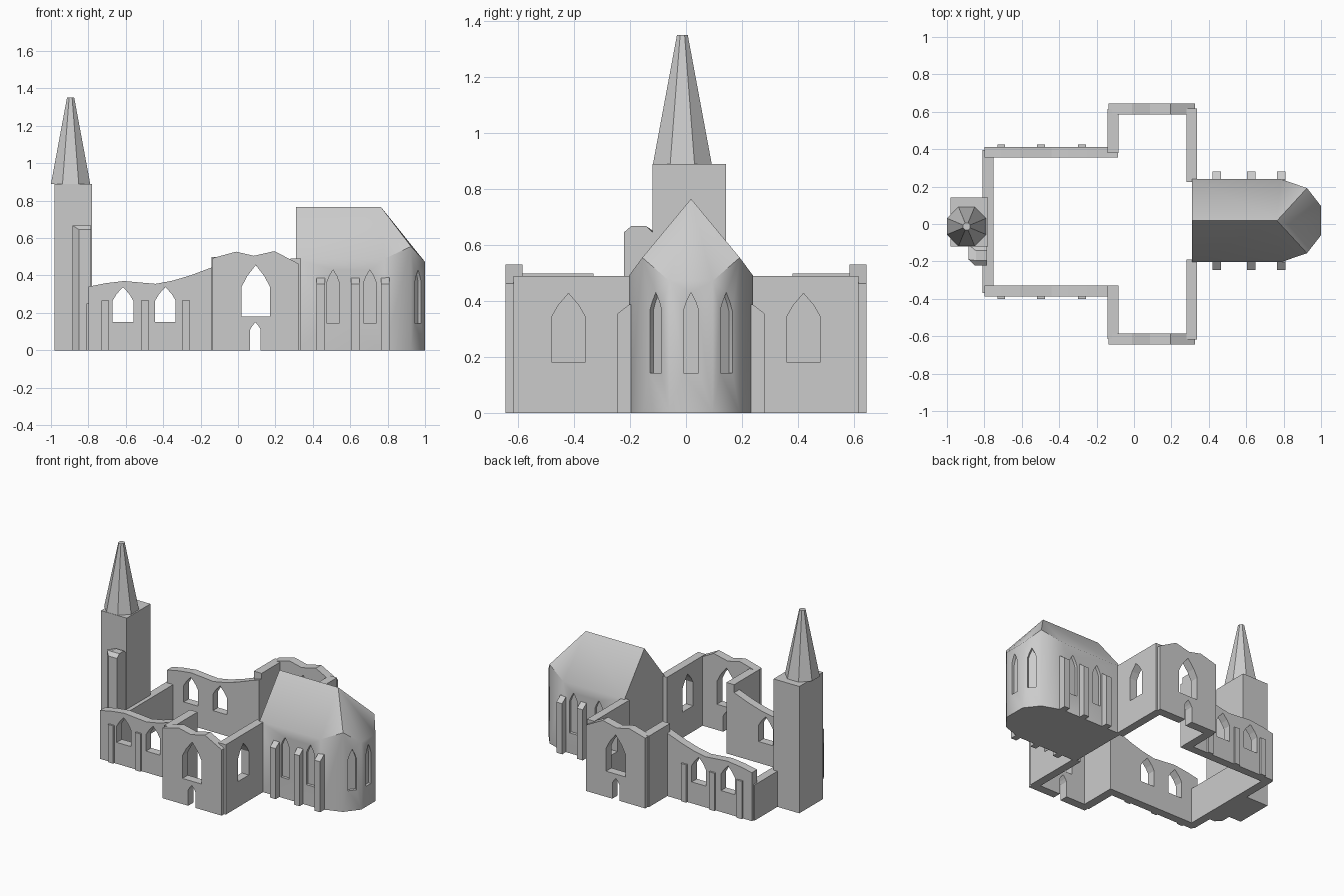
import bpy, bmesh, math
from mathutils import Vector

if "Cube" in bpy.data.objects:
    bpy.data.objects.remove(bpy.data.objects["Cube"])

stone = bpy.data.materials.new("grey_stone")
stone.diffuse_color = (0.6, 0.6, 0.6, 1)
stone.use_nodes = True
stone.node_tree.nodes["Principled BSDF"].inputs["Base Color"].default_value = stone.diffuse_color


def make(name, verts, faces):
    me = bpy.data.meshes.new(name)
    me.from_pydata([tuple(v) for v in verts], [], faces)
    bm = bmesh.new()
    bm.from_mesh(me)
    bmesh.ops.recalc_face_normals(bm, faces=bm.faces)
    bm.to_mesh(me)
    bm.free()
    me.materials.append(stone)
    ob = bpy.data.objects.new(name, me)
    bpy.context.collection.objects.link(ob)
    return ob


def prism(name, pts, vec):
    """Polygon of 3D points swept along a vector."""
    n = len(pts)
    a = [Vector(p) for p in pts]
    b = [p + Vector(vec) for p in a]
    sides = [(i, (i + 1) % n, (i + 1) % n + n, i + n) for i in range(n)]
    return make(name, a + b, [tuple(range(n)), tuple(range(n, 2 * n))] + sides)


def box(name, x0, x1, y0, y1, z1):
    return prism(name, [(x0, y0, 0), (x1, y0, 0), (x1, y1, 0), (x0, y1, 0)], (0, 0, z1))


def arch(w, z0, spring, peak):
    """Pointed arch outline, centred on zero."""
    m = spring + 0.48 * (peak - spring)
    return [(-w, z0), (w, z0), (w, spring), (0.62 * w, m), (0, peak),
            (-0.62 * w, m), (-w, spring)]


def arch_cutter(centre, normal, depth, shape):
    """Arch cutter reaching depth to both sides of the wall face."""
    n = Vector((normal[0], normal[1], 0)).normalized()
    t = Vector((-n.y, n.x, 0))
    c = Vector((centre[0], centre[1], 0)) - n * depth
    return prism("arch_cutter", [c + t * u + Vector((0, 0, z)) for u, z in shape], n * 2 * depth)


def cut(ob, cutters):
    for c in cutters:
        m = ob.modifiers.new("cut", 'BOOLEAN')
        m.operation = 'DIFFERENCE'
        m.solver = 'EXACT'
        m.object = c
    bpy.context.view_layer.update()
    dg = bpy.context.evaluated_depsgraph_get()
    me = bpy.data.meshes.new_from_object(ob.evaluated_get(dg))
    ob.modifiers.clear()
    ob.data = me
    for c in cutters:
        bpy.data.objects.remove(c)


def wall_x(name, tops, y0, y1):
    """Wall along x with a ragged top line."""
    pts = [(tops[0][0], y0, 0)] + [(x, y0, z) for x, z in tops] + [(tops[-1][0], y0, 0)]
    return prism(name, pts, (0, y1 - y0, 0))


# Tower, spire and stair turret
box("tower", -0.98, -0.78, -0.12, 0.143, 0.89)
ring = [(math.cos(math.radians(22.5 + 45 * i)), math.sin(math.radians(22.5 + 45 * i)))
        for i in range(8)]
verts = [(-0.895 + r * c, -0.013 + r * s, z)
         for r, z in ((0.1135, 0.89), (0.021, 1.35)) for c, s in ring]
make("spire", verts, [tuple(range(8)), tuple(range(8, 16))] +
     [(i, (i + 1) % 8, (i + 1) % 8 + 8, i + 8) for i in range(8)])
foot = [(-0.885, -0.11, 0.645), (-0.885, -0.19, 0.667), (-0.85, -0.222, 0.645),
        (-0.785, -0.222, 0.645), (-0.785, -0.195, 0.668), (-0.785, -0.143, 0.668),
        (-0.785, -0.11, 0.635)]
n = len(foot)
tv = [(x, y, 0) for x, y, z in foot] + foot + [(-0.845, -0.195, 0.668), (-0.845, -0.143, 0.668)]
make("stair_turret", tv, [tuple(range(n))] +
     [(i, (i + 1) % n, (i + 1) % n + n, i + n) for i in range(n)] +
     [(14, 15, 12, 11), (8, 9, 14), (9, 10, 11, 14), (7, 8, 14, 15), (7, 15, 12, 13)])

# Nave: low west wall, ragged side walls with windows and buttresses
box("nave_west_wall", -0.81, -0.752, -0.37, 0.395, 0.25)
nave_top = [(-0.80, 0.34), (-0.71, 0.358), (-0.61, 0.37), (-0.44, 0.355), (-0.35, 0.372),
            (-0.255, 0.40), (-0.135, 0.445), (-0.085, 0.46)]
for side, y0, y1 in (("south", -0.388, -0.33), ("north", 0.355, 0.412)):
    w = wall_x("nave_%s_wall" % side, nave_top, y0, y1)
    cut(w, [arch_cutter((x, (y0 + y1) / 2), (0, 1), 0.1, arch(0.055, 0.15, 0.265, 0.338))
            for x in (-0.615, -0.388)])
    for x in (-0.71, -0.498, -0.278):
        if side == "south":
            box("nave_buttress", x - 0.021, x + 0.021, -0.40, -0.35, 0.265)
        else:
            box("nave_buttress", x - 0.021, x + 0.021, 0.37, 0.425, 0.265)

# Transepts: gable walls with window and door, east walls with window
gable_top = [(-0.135, 0.493), (-0.08, 0.508), (-0.01, 0.527), (0.085, 0.505),
             (0.195, 0.53), (0.325, 0.462)]
for side, s in (("south", -1), ("north", 1)):
    g = wall_x("transept_%s_wall" % side, gable_top, s * 0.645, s * 0.585)
    cut(g, [arch_cutter((0.095, s * 0.615), (0, 1), 0.1, arch(0.075, 0.18, 0.34, 0.455)),
            arch_cutter((0.093, s * 0.615), (0, 1), 0.1, arch(0.028, -0.05, 0.11, 0.15))])
    y_in = 0.38 if s > 0 else -0.33
    box("transept_%s_west_wall" % side, -0.143, -0.083, *sorted((y_in, s * 0.615)), 0.498)
    y_in = 0.225 if s > 0 else -0.19
    e = box("transept_%s_east_wall" % side, 0.28, 0.337, *sorted((y_in, s * 0.617)), 0.49)
    cut(e, [arch_cutter((0.31, s * 0.42), (1, 0), 0.1, arch(0.059, 0.18, 0.345, 0.427))])

# Chancel: solid apse with hipped roof following the wall heads
cy = 0.018
half = [(0.31, 0.222, 0.49), (0.785, 0.222, 0.49), (0.925, 0.174, 0.555), (1.0, 0.078, 0.472)]
plan = [(x, cy - y, z) for x, y, z in half] + [(x, cy + y, z) for x, y, z in reversed(half)]
cv = [(x, y, 0) for x, y, z in plan] + plan + [(0.31, cy, 0.765), (0.765, cy, 0.765)]
walls = [(i, i + 1, i + 9, i + 8) for i in range(7)]
chancel = make("chancel", cv, [tuple(range(8)), (0, 8, 16, 15, 7)] + walls +
               [(8, 9, 17, 16), (9, 10, 17), (15, 14, 17, 16), (14, 13, 17),
                (10, 11, 17), (11, 12, 17), (12, 13, 17)])
lancet = arch(0.032, 0.143, 0.365, 0.43)
slim = arch(0.027, 0.143, 0.365, 0.43)
cuts = [arch_cutter((1.0, cy), (1, 0), 0.02, slim)]
for s in (-1, 1):
    cuts += [arch_cutter((x, cy + s * 0.222), (0, s), 0.02, lancet) for x in (0.508, 0.705)]
    cuts.append(arch_cutter((0.9625, cy + s * 0.126), (0.096, s * 0.075), 0.02, slim))
cut(chancel, cuts)
bpy.ops.object.select_all(action='DESELECT')
chancel.select_set(True)
bpy.context.view_layer.objects.active = chancel
bpy.ops.object.shade_smooth_by_angle(angle=math.radians(41))

# Chancel buttresses with sloping heads
for x in (0.442, 0.627, 0.787):
    for s in (-1, 1):
        prof = [(0.2, 0), (0.263, 0), (0.263, 0.355), (0.22, 0.388), (0.2, 0.388)]
        prism("chancel_buttress", [(x - 0.022, cy + s * y, z) for y, z in prof], (0.044, 0, 0))
